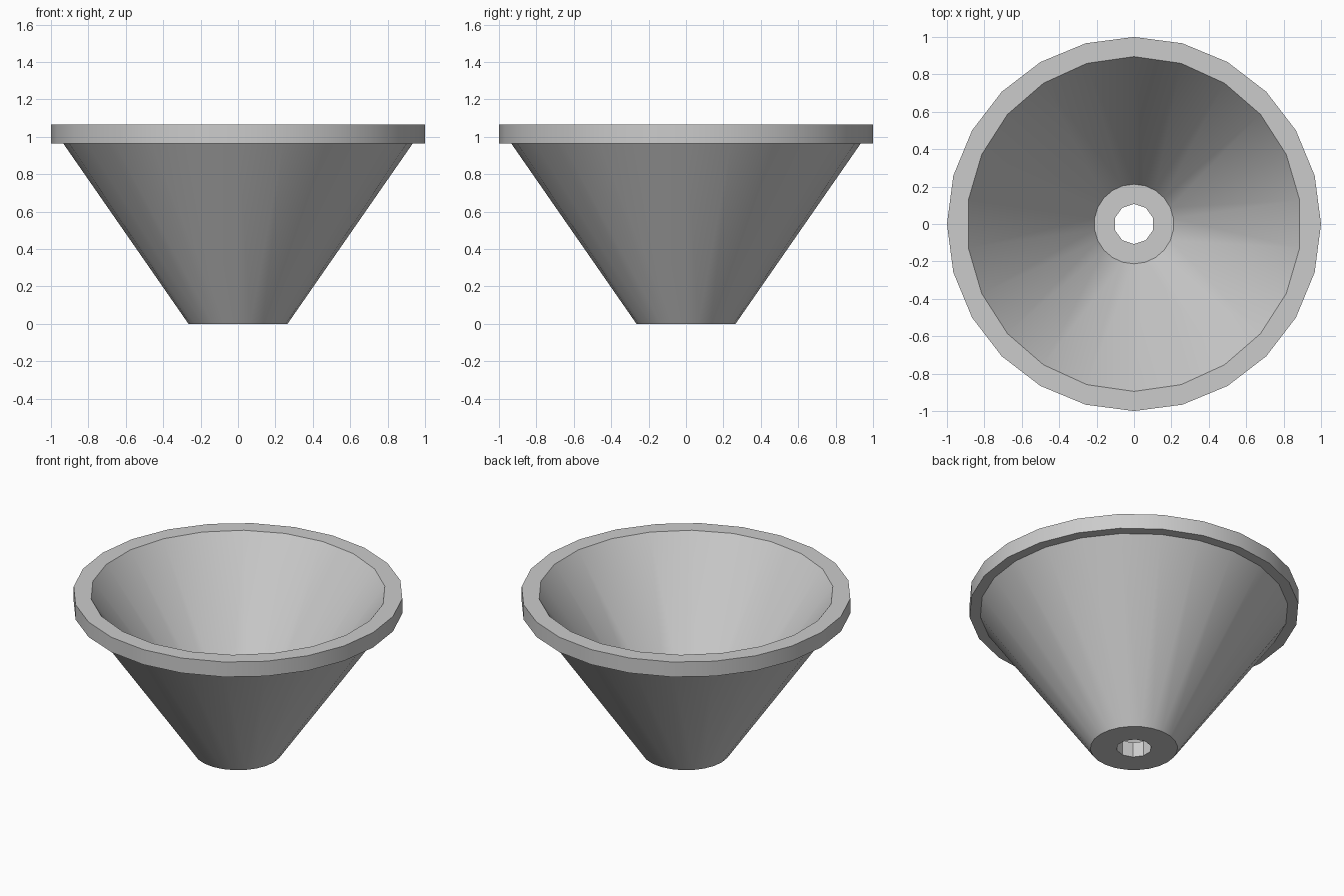
import bpy
import bmesh
from math import radians, sin, cos, tau

cube = bpy.data.objects.get("Cube")
if cube:
    bpy.data.objects.remove(cube)

GREY = (0.6, 0.6, 0.6, 1)
grey = bpy.data.materials.new("plain grey")
grey.use_nodes = True
grey.diffuse_color = GREY
grey.node_tree.nodes["Principled BSDF"].inputs["Base Color"].default_value = GREY


def turned_solid(name, profile, sides):
    """Closed solid from (radius, height) pairs, bottom to top, first corner on +y."""
    bm = bmesh.new()
    rings = [[bm.verts.new((r * sin(tau * i / sides), r * cos(tau * i / sides), z))
              for i in range(sides)] for r, z in profile]
    for low, high in zip(rings, rings[1:]):
        for i in range(sides):
            j = (i + 1) % sides
            bm.faces.new((low[i], low[j], high[j], high[i]))
    bm.faces.new(rings[0])
    bm.faces.new(rings[-1])
    bmesh.ops.recalc_face_normals(bm, faces=bm.faces)
    mesh = bpy.data.meshes.new(name)
    bm.to_mesh(mesh)
    bm.free()
    mesh.materials.append(grey)
    obj = bpy.data.objects.new(name, mesh)
    bpy.context.collection.objects.link(obj)
    return obj


def carve(target, cutter):
    """Subtract the cutter from the target and remove the cutter."""
    cutter.hide_render = True
    bpy.ops.object.select_all(action="DESELECT")
    bpy.context.view_layer.objects.active = target
    target.select_set(True)
    mod = target.modifiers.new("carve", "BOOLEAN")
    mod.operation = "DIFFERENCE"
    mod.solver = "EXACT"
    mod.object = cutter
    bpy.ops.object.modifier_apply(modifier=mod.name)
    bpy.data.objects.remove(cutter)


# Tapered body with a wider rim band
funnel = turned_solid("funnel", [(0.265, 0), (0.935, 0.965), (1, 0.965), (1, 1.065)], 24)

# Conical hollow above a flat floor, then the drain hole through the floor
carve(funnel, turned_solid("hollow", [(0.213, 0.1), (0.895, 1.065), (0.966, 1.165)], 22))
carve(funnel, turned_solid("drain_hole", [(0.107, -0.2), (0.107, 0.4)], 10))

# Smooth walls, crisp rims and faceted drain hole
bpy.ops.object.shade_smooth_by_angle(angle=radians(30))
